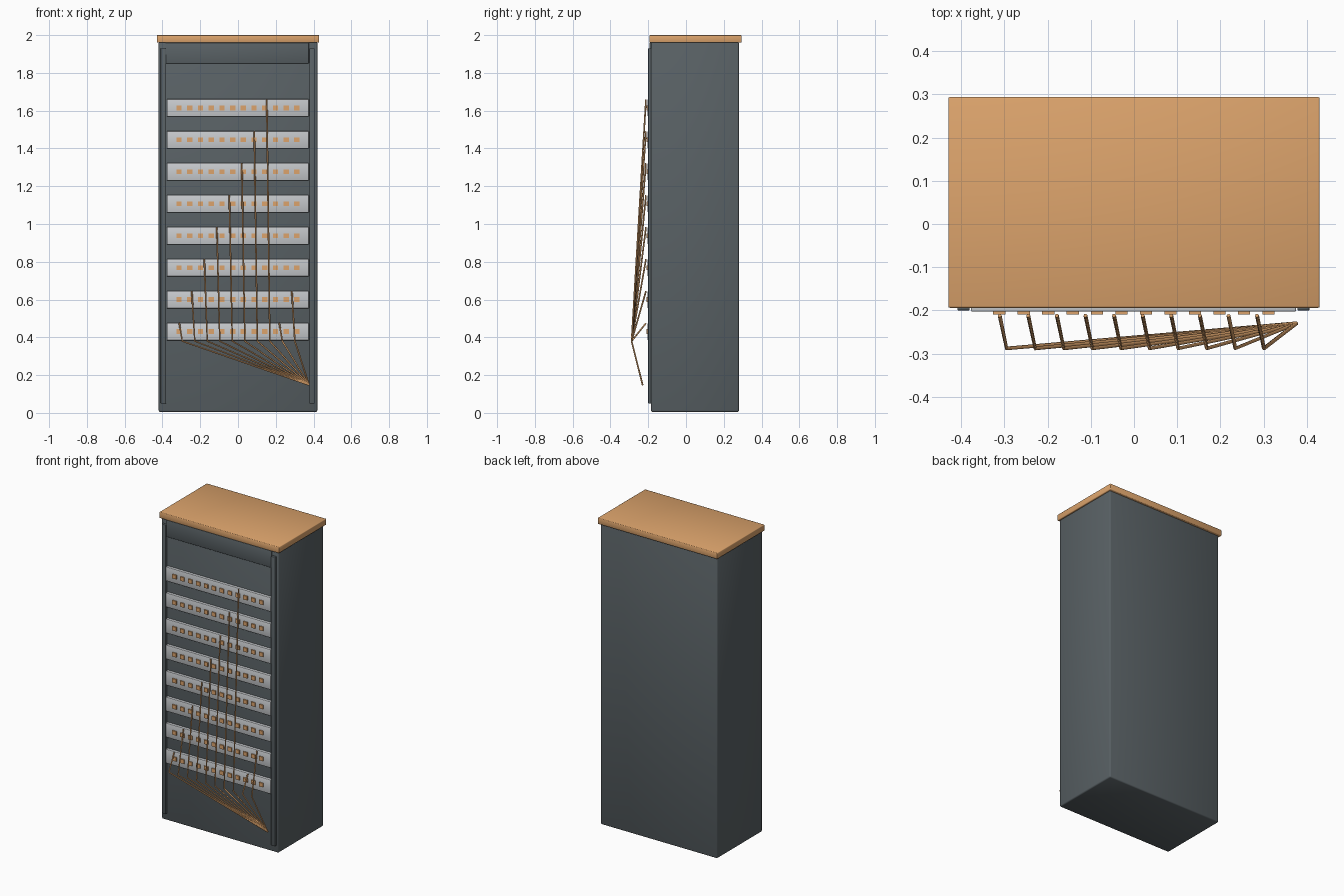
import bpy

default = bpy.data.objects.get("Cube")
if default:
    bpy.data.objects.remove(default, do_unlink=True)


def material(name, colour, roughness=0.6):
    mat = bpy.data.materials.new(name)
    mat.use_nodes = True
    mat.diffuse_color = (*colour, 1)
    bsdf = mat.node_tree.nodes["Principled BSDF"]
    bsdf.inputs["Base Color"].default_value = (*colour, 1)
    bsdf.inputs["Roughness"].default_value = roughness
    return mat


slate = material("slate grey", (0.10, 0.12, 0.13))
copper = material("copper", (0.72, 0.37, 0.15))
silver = material("silver", (0.58, 0.60, 0.62))


def box(name, low, high, mat, bevel=0.0):
    """Box between two corners, with a small softened edge."""
    centre = [(a + b) / 2 for a, b in zip(low, high)]
    bpy.ops.mesh.primitive_cube_add(size=1, location=centre)
    obj = bpy.context.object
    obj.name = name
    obj.scale = [b - a for a, b in zip(low, high)]
    bpy.ops.object.transform_apply(location=False, rotation=False, scale=True)
    obj.data.materials.append(mat)
    if bevel:
        mod = obj.modifiers.new("soft edges", "BEVEL")
        mod.width = bevel
        mod.segments = 2
        bpy.ops.object.shade_smooth()
    return obj


# Cabinet body and lid
box("cabinet_body", (-0.42, -0.185, 0.005), (0.42, 0.28, 1.965), slate, 0.008)
box("cabinet_lid", (-0.43, -0.194, 1.96), (0.43, 0.294, 2.0), copper, 0.004)

# Header plate and the two mounting rails
box("header_plate", (-0.385, -0.192, 1.85), (0.375, -0.18, 1.96), slate, 0.003)
for side, x in (("right", -0.395), ("left", 0.392)):
    box(f"{side}_rail", (x - 0.014, -0.2, 0.05), (x + 0.014, -0.18, 1.93), slate, 0.002)

# Patch panels, each with a row of ports
ROWS, PORTS = 8, 12
ROW_STEP = 0.1693
for row in range(ROWS):
    z = 0.43 + row * ROW_STEP
    box(f"patch_panel_{row + 1}", (-0.377, -0.203, z - 0.046),
        (0.375, -0.18, z + 0.046), silver, 0.003)
    for port in range(PORTS):
        x = -0.312 + port * 0.0567
        box(f"port_{row + 1}_{port + 1}", (x - 0.014, -0.21, z - 0.013),
            (x + 0.014, -0.2, z + 0.013), copper)

# Cables drop from the panels, bend, and gather at the lower left
for i in range(10):
    curve = bpy.data.curves.new(f"cable_{i + 1}", "CURVE")
    curve.dimensions = "3D"
    curve.bevel_depth = 0.0045
    curve.bevel_resolution = 1
    curve.use_fill_caps = True
    x = -0.311 + i * 0.0662
    path = [(x, -0.212, 0.475 + (i % ROWS) * ROW_STEP),
            (x + 0.016, -0.288, 0.38),
            (0.376, -0.23, 0.148)]
    spline = curve.splines.new("POLY")
    spline.points.add(len(path) - 1)
    for point, position in zip(spline.points, path):
        point.co = (*position, 1)
    curve.materials.append(copper)
    bpy.context.collection.objects.link(bpy.data.objects.new(f"cable_{i + 1}", curve))
